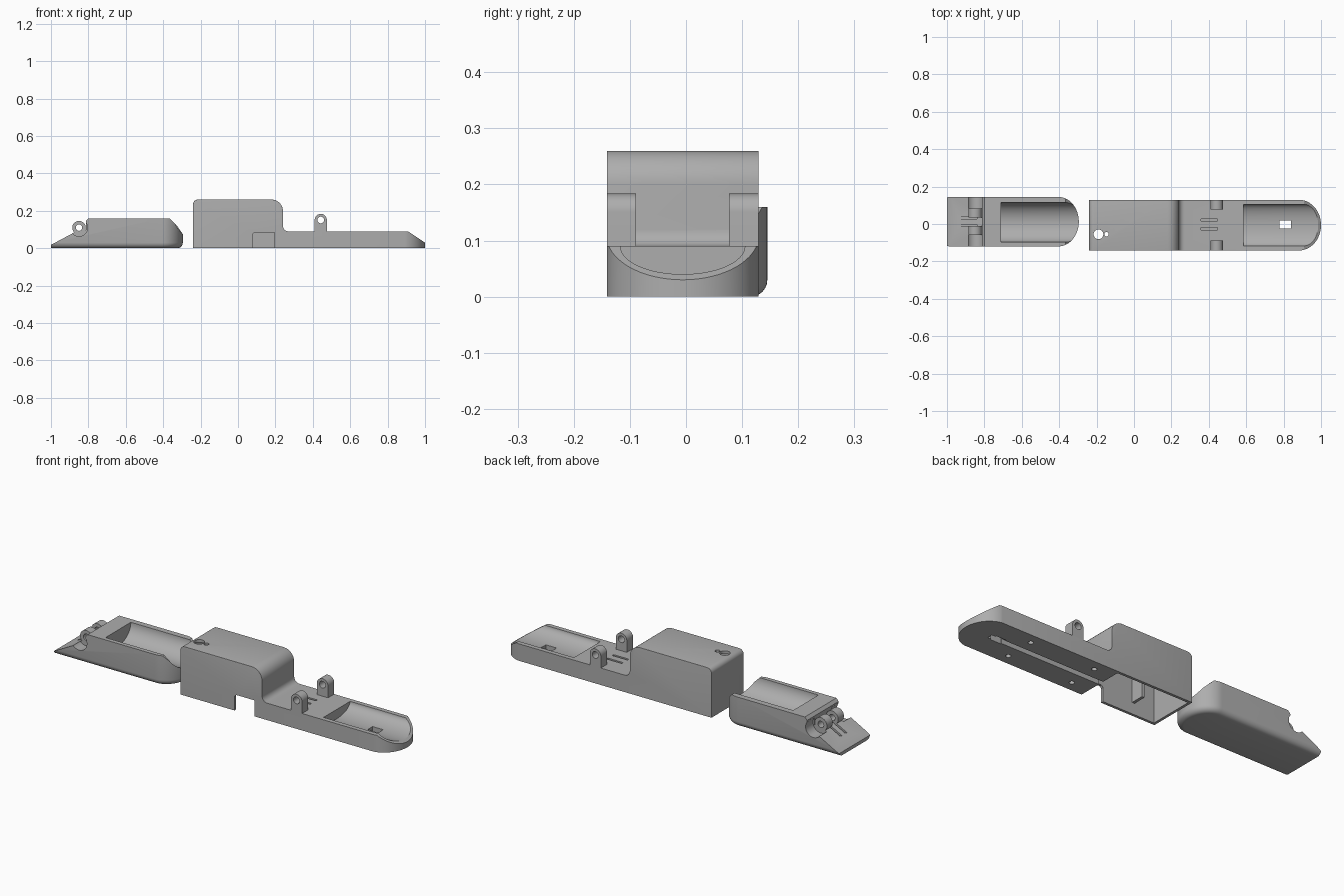
import bpy, bmesh, math
from mathutils import Vector

if "Cube" in bpy.data.objects:
    bpy.data.objects.remove(bpy.data.objects["Cube"])

grey = bpy.data.materials.new("plastic_grey")
grey.diffuse_color = (0.42, 0.42, 0.42, 1)
grey.use_nodes = True
grey.node_tree.nodes["Principled BSDF"].inputs["Base Color"].default_value = grey.diffuse_color


def prism(name, pts, axis, lo, hi, bevel=0, rule=None, segments=6):
    """Extrude a 2D outline along an axis, optionally rounding edges picked by a rule."""
    place = {"x": lambda a, b, t: (t, a, b), "y": lambda a, b, t: (a, t, b),
             "z": lambda a, b, t: (a, b, t)}[axis]
    bm = bmesh.new()
    face = bm.faces.new([bm.verts.new(place(a, b, lo)) for a, b in pts])
    ext = bmesh.ops.extrude_face_region(bm, geom=[face])
    moved = [g for g in ext["geom"] if isinstance(g, bmesh.types.BMVert)]
    bmesh.ops.translate(bm, verts=moved, vec=Vector(place(0, 0, hi - lo)))
    bmesh.ops.recalc_face_normals(bm, faces=bm.faces)
    if bevel:
        edges = [e for e in bm.edges if rule(e.verts[0].co, e.verts[1].co)]
        bmesh.ops.bevel(bm, geom=edges, offset=bevel, segments=segments,
                        profile=0.5, affect="EDGES", clamp_overlap=True)
    me = bpy.data.meshes.new(name)
    bm.to_mesh(me)
    bm.free()
    ob = bpy.data.objects.new(name, me)
    bpy.context.collection.objects.link(ob)
    me.materials.append(grey)
    return ob


def box(x0, x1, y0, y1, z0, z1, name="cutter"):
    return prism(name, [(x0, y0), (x1, y0), (x1, y1), (x0, y1)], "z", z0, z1)


def arc(cx, cy, rx, ry, a0, a1, n=8):
    return [(cx + rx * math.cos(math.radians(a0 + (a1 - a0) * i / n)),
             cy + ry * math.sin(math.radians(a0 + (a1 - a0) * i / n))) for i in range(n + 1)]


def disc(cx, cy, r, n=32):
    return arc(cx, cy, r, r, 0, 360, n)[:-1]


def combine(ob, tool, op="DIFFERENCE"):
    mod = ob.modifiers.new("cut", "BOOLEAN")
    mod.operation, mod.object, mod.solver = op, tool, "EXACT"
    bpy.context.view_layer.objects.active = ob
    bpy.ops.object.modifier_apply(modifier=mod.name)
    bpy.data.objects.remove(tool)


def plan(x0, x1, yc, half, rx):
    """Top outline with a rounded right end."""
    return [(x0, yc - half)] + arc(x1 - rx, yc, rx, half, -90, 90, 32) + [(x0, yc + half)]


def trough(x0, x1, yc, half, z, depth):
    """Cutter for a rounded cradle along x."""
    pts = [(yc - half, z + 0.1)] + arc(yc, z, half, depth, 180, 360, 32) + [(yc + half, z + 0.1)]
    return prism("cutter", pts, "x", x0, x1)


# ---- short upper half ----
AY = 0.0125
upper = prism("upper_body", [(-1, 0), (-0.295, 0), (-0.295, 0.09), (-0.365, 0.16), (-0.8, 0.16),
                             (-0.813, 0.145), (-0.813, 0.097), (-0.865, 0.09), (-1, 0.018)],
              "y", -0.3, 0.3)
shell = prism("cutter", plan(-1.2, -0.295, AY, 0.1325, 0.11), "z", 0, 0.4, 0.03,
              lambda a, b: max(a.z, b.z) < 0.01 and max(a.x, b.x) > -1.1)
combine(upper, shell, "INTERSECT")
combine(upper, trough(-0.71, -0.2, AY - 0.004, 0.106, 0.16, 0.085))
# hinge clearance on both sides
for y0, y1 in ((-0.3, -0.06), (0.082, 0.3)):
    combine(upper, prism("cutter", disc(-0.85, 0.11, 0.046), "y", y0, y1))
# strap grooves
for s in (-1, 1):
    y = AY + 0.021 * s
    combine(upper, box(-0.95, -0.84, y - 0.006, y + 0.006, 0.05, 0.3))
# hinge knuckles
for y0, y1, side in ((-0.06, -0.012, "front"), (0.034, 0.082, "back")):
    k = prism("upper_hinge_" + side, disc(-0.85, 0.11, 0.036), "y", y0, y1)
    combine(k, prism("cutter", disc(-0.85, 0.11, 0.017), "y", y0 - 0.1, y1 + 0.1))

# ---- long lower half with tall housing ----
BY = -0.006
outline = ([(-0.24, 0), (1, 0), (1, 0.03), (0.91, 0.09)]
           + arc(0.27, 0.12, 0.03, 0.03, 270, 180)
           + arc(0.18, 0.20, 0.06, 0.06, 0, 90)
           + arc(-0.215, 0.235, 0.025, 0.025, 90, 180))
lower = prism("lower_body", outline, "y", BY - 0.135, BY + 0.135, 0.012,
              lambda a, b: abs(a.y - b.y) < 1e-4 and max(a.z, b.z) > 0.125, 4)
combine(lower, prism("cutter", plan(-0.5, 1, BY, 0.136, 0.12), "z", -0.1, 0.5), "INTERSECT")
combine(lower, trough(0.585, 1.2, BY, 0.111, 0.09, 0.05))
# hollow housing, cable notch in the front wall, button holes in the roof
combine(lower, box(-0.226, 0.195, BY - 0.121, BY + 0.121, -0.1, 0.245))
combine(lower, prism("cutter", [(0.078, -0.1), (0.195, -0.1), (0.195, 0.085), (0.088, 0.085),
                                (0.078, 0.075)], "y", -0.3, -0.1))
for x, r in ((-0.19, 0.026), (-0.147, 0.012)):
    combine(lower, prism("cutter", disc(x, -0.055, r), "z", 0.2, 0.4))
# sensor window, wire channel and strap slots
combine(lower, box(0.777, 0.84, -0.023, 0.018, -0.1, 0.3))
combine(lower, box(0.18, 0.86, -0.018, 0.012, -0.1, 0.025))
for y in (-0.026, 0.022):
    combine(lower, box(0.358, 0.447, y - 0.006, y + 0.006, 0.05, 0.3))
# blind screw holes underneath
for x in (0.3, 0.68):
    for s in (-1, 1):
        combine(lower, prism("cutter", disc(x, BY + 0.08 * s, 0.013, 20), "z", -0.1, 0.03))
# ribs inside the housing
box(-0.11, -0.095, BY - 0.125, BY - 0.05, 0.06, 0.247, "housing_rib_front")
box(-0.11, -0.095, BY + 0.05, BY + 0.125, 0.06, 0.247, "housing_rib_back")
# hinge lugs
lug = [(0.41, 0.07), (0.475, 0.07)] + arc(0.4425, 0.151, 0.0325, 0.0325, 0, 180, 20)
for y0, y1, side in ((-0.141, -0.089, "front"), (0.077, 0.129, "back")):
    k = prism("lower_hinge_" + side, lug, "y", y0, y1)
    combine(k, prism("cutter", disc(0.4425, 0.151, 0.018), "y", y0 - 0.1, y1 + 0.1))

# smooth the rounded surfaces, keep edges crisp
bpy.ops.object.select_all(action="DESELECT")
for ob in bpy.context.scene.objects:
    ob.select_set(True)
    bpy.context.view_layer.objects.active = ob
bpy.ops.object.shade_smooth_by_angle(angle=math.radians(30))
